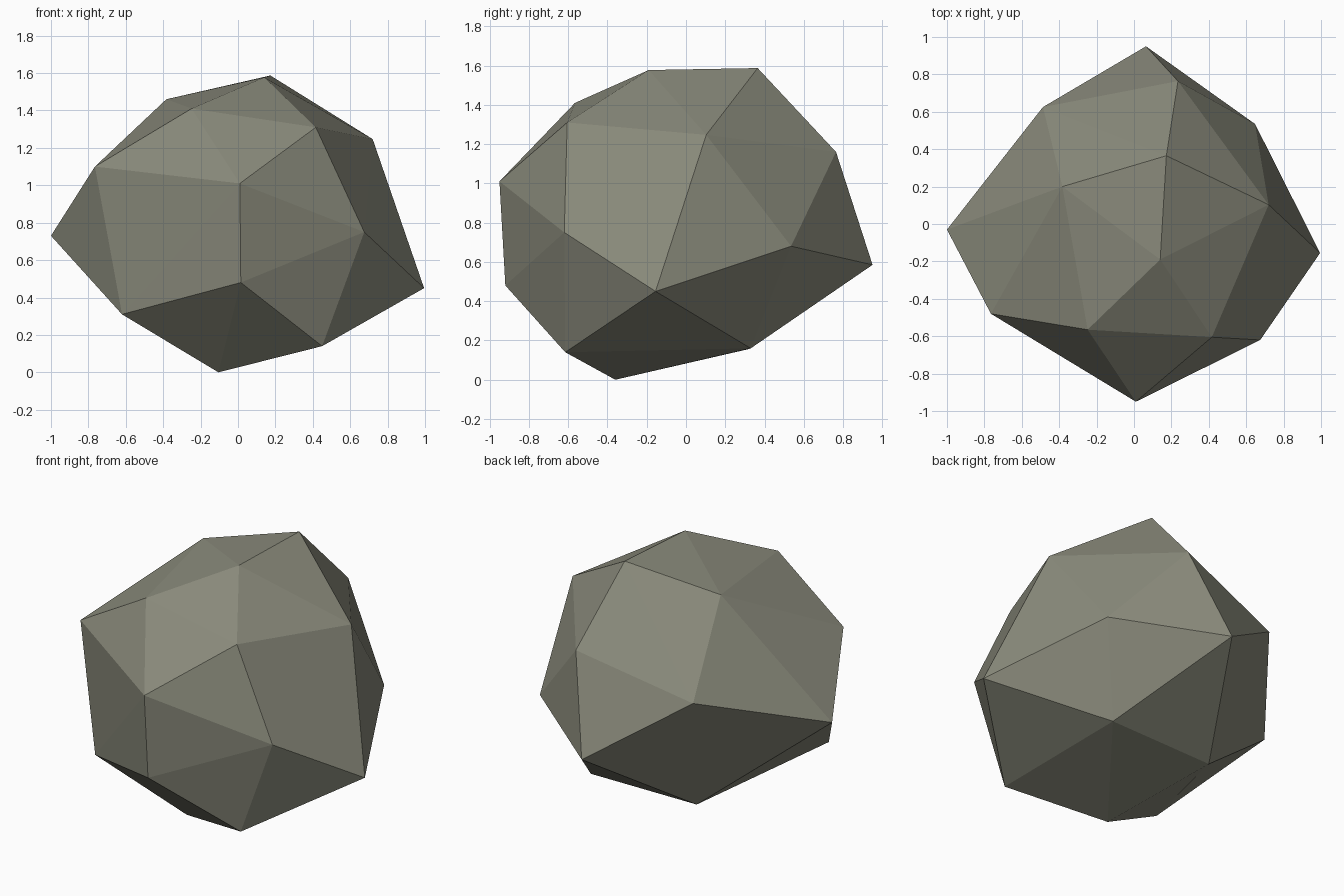
import bpy
import bmesh

# Remove the default object
default_cube = bpy.data.objects.get("Cube")
if default_cube:
    bpy.data.objects.remove(default_cube, do_unlink=True)


def make_material(name, colour):
    """Plain single-colour material."""
    material = bpy.data.materials.new(name)
    material.use_nodes = True
    material.diffuse_color = colour
    shader = next(node for node in material.node_tree.nodes
                  if node.type == 'BSDF_PRINCIPLED')
    shader.inputs["Base Color"].default_value = colour
    shader.inputs["Roughness"].default_value = 0.9
    return material


def make_hull(name, corners, material):
    """Faceted solid stretched tightly around its corner points."""
    bm = bmesh.new()
    for corner in corners:
        bm.verts.new(corner)
    hull = bmesh.ops.convex_hull(bm, input=bm.verts[:])
    leftovers = {item for key in ("geom_interior", "geom_unused")
                 for item in hull[key]
                 if isinstance(item, bmesh.types.BMVert)}
    bmesh.ops.delete(bm, geom=list(leftovers), context='VERTS')
    bmesh.ops.recalc_face_normals(bm, faces=bm.faces[:])
    for face in bm.faces:
        face.smooth = False
    mesh = bpy.data.meshes.new(name)
    bm.to_mesh(mesh)
    bm.free()
    mesh.materials.append(material)
    rock = bpy.data.objects.new(name, mesh)
    bpy.context.collection.objects.link(rock)
    return rock


# Underside corners
base = [(-.105, -.36, 0), (.45, -.615, .14), (-.62, -.54, .31),
        (.434, .33, .16), (-.295, .315, .155)]

# Corners around the middle
girth = [(-1, -.03, .73), (-.765, -.48, 1.1), (.01, -.95, 1.01),
         (.015, -.92, .48), (.675, -.62, .75), (.995, -.155, .45),
         (.647, .535, .68), (.064, .95, .585), (-.487, .625, .963)]

# Upper corners
crown = [(.416, -.605, 1.31), (-.248, -.565, 1.41), (-.383, .2, 1.46),
         (.173, .365, 1.587), (.14, -.19, 1.577), (.72, .103, 1.247),
         (.235, .764, 1.16)]

stone = make_material("olive_grey_stone", (.25, .253, .197, 1))
make_hull("rock", base + girth + crown, stone)
